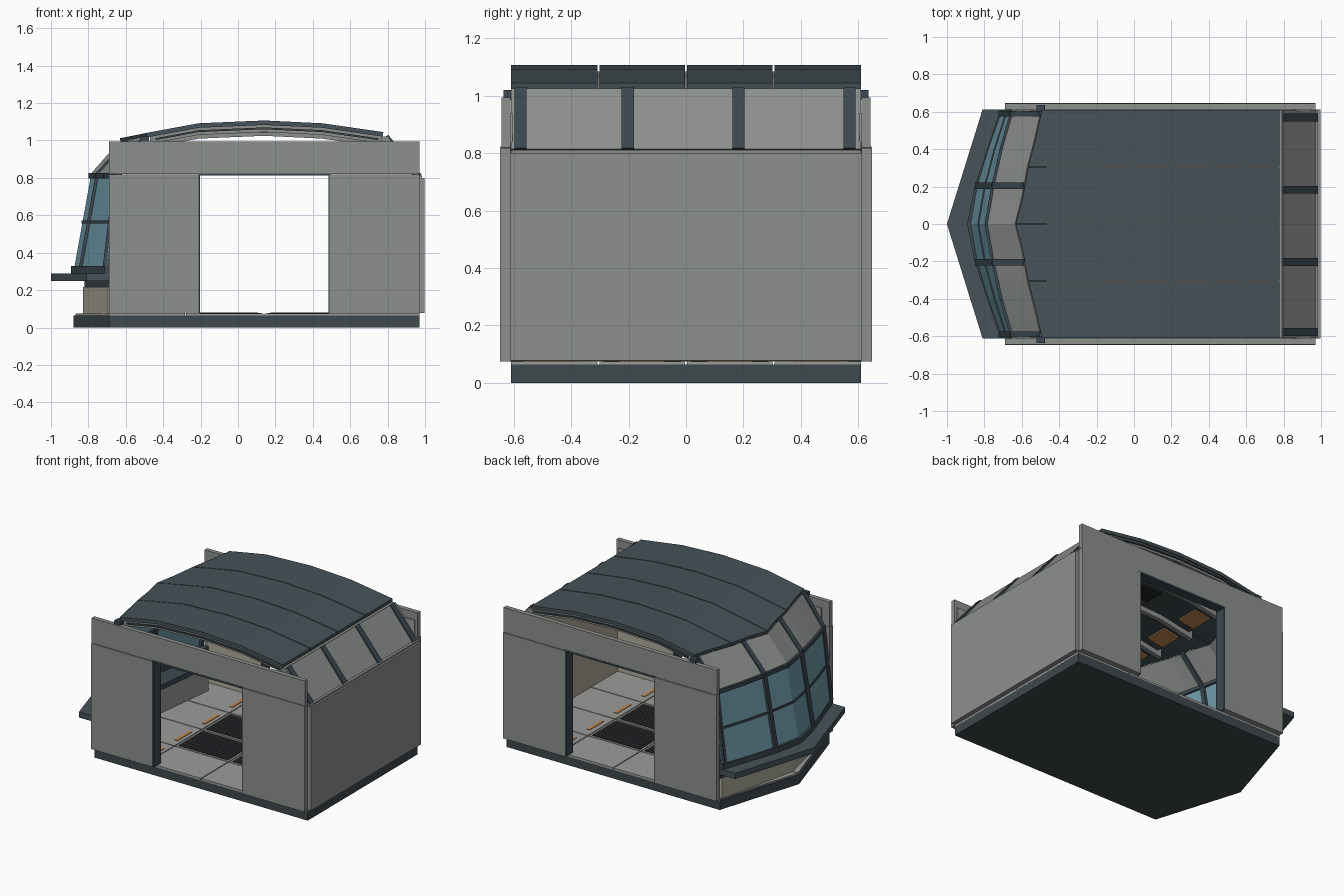
import bpy, bmesh
from mathutils import Vector

if "Cube" in bpy.data.objects:
    bpy.data.objects.remove(bpy.data.objects["Cube"])


def material(name, rgb):
    m = bpy.data.materials.new(name)
    m.diffuse_color = (*rgb, 1)
    m.use_nodes = True
    m.node_tree.nodes["Principled BSDF"].inputs["Base Color"].default_value = m.diffuse_color
    return m


WALL = material("wall grey", (0.27, 0.28, 0.27))
TILE = material("tile grey", (0.33, 0.33, 0.32))
ROOF = material("roof slate", (0.062, 0.085, 0.098))
TRIM = material("trim slate", (0.045, 0.066, 0.08))
BASE = material("base slate", (0.05, 0.065, 0.072))
GLASS = material("glass blue", (0.16, 0.33, 0.40))
BEIGE = material("lining beige", (0.42, 0.40, 0.33))
BLACK = material("vent black", (0.014, 0.016, 0.018))
ORANGE = material("light orange", (0.52, 0.25, 0.08))


def build(name, verts, faces, mat, thick=0):
    bm = bmesh.new()
    vs = [bm.verts.new(v) for v in verts]
    for f in faces:
        bm.faces.new([vs[i] for i in f])
    bmesh.ops.recalc_face_normals(bm, faces=bm.faces)
    me = bpy.data.meshes.new(name)
    bm.to_mesh(me)
    bm.free()
    me.materials.append(mat)
    ob = bpy.data.objects.new(name, me)
    bpy.context.collection.objects.link(ob)
    if thick:
        mod = ob.modifiers.new("thickness", "SOLIDIFY")
        mod.thickness = thick
        mod.offset = 0
    return ob


def prism(name, low, high, mat):
    """Closed solid between two matching rings of points."""
    n = len(low)
    faces = [list(range(n)), list(range(n, 2 * n))]
    faces += [[i, (i + 1) % n, (i + 1) % n + n, i + n] for i in range(n)]
    return build(name, list(low) + list(high), faces, mat)


def slab(name, xy, z0, z1, mat):
    return prism(name, [(x, y, z0) for x, y in xy], [(x, y, z1) for x, y in xy], mat)


def box(name, x0, x1, y0, y1, z0, z1, mat):
    return slab(name, [(x0, y0), (x1, y0), (x1, y1), (x0, y1)], z0, z1, mat)


def sheet(name, rows, mat, thick):
    n = len(rows[0])
    faces = [[r * n + c, r * n + c + 1, (r + 1) * n + c + 1, (r + 1) * n + c]
             for r in range(len(rows) - 1) for c in range(n - 1)]
    return build(name, [p for row in rows for p in row], faces, mat, thick)


def bar(name, a, b, width, depth, mat, up=(0, 1, 0)):
    """Rectangular bar from a to b; width runs along 'up'."""
    a, b = Vector(a), Vector(b)
    d = (b - a).normalized()
    side = d.cross(Vector(up)).normalized() * depth / 2
    w = side.cross(d).normalized() * width / 2
    ring = [side + w, side - w, -side - w, -side + w]
    return prism(name, [a + r for r in ring], [b + r for r in ring], mat)


def lerp(table, t):
    for (a, va), (b, vb) in zip(table, table[1:]):
        if t <= b:
            break
    return va + (vb - va) * (t - a) / (b - a)


# Plan curves of the angled window end, and the roof arc
SILL = [(0, -.87), (.2, -.835), (.4, -.775), (.61, -.70)]
HEAD = [(0, -.78), (.2, -.745), (.4, -.70), (.61, -.64)]
EAVE = [(0, -.63), (.15, -.59), (.3, -.565), (.45, -.525), (.61, -.49)]
ARC = [(-.63, 1.0), (-.48, 1.03), (-.21, 1.08), (.14, 1.095), (.45, 1.08), (.775, 1.033)]
ROWS = [(-.61, -.308), (-.302, -.003), (.003, .302), (.308, .61)]


def glass_point(y, z):
    s, h = lerp(SILL, abs(y)), lerp(HEAD, abs(y))
    return (s + (h - s) * (z - .32) / .5, y, z)


def eave_point(y):
    x = lerp(EAVE, abs(y))
    return (x, y, lerp(ARC, x) - .012)


# Base and floor tiles
slab("base", [(-.69, -.61), (.97, -.61), (.97, .61), (-.69, .61), (-.88, 0)], 0, .064, BASE)
COLS = [(-.69, -.283), (-.277, .137), (.143, .547), (.553, .97)]
for r, (y0, y1) in enumerate(ROWS):
    prow = [-.87 + .19 * abs(y) / .61 for y in (y0, y1)]
    slab("prow_tile", [(-.69, y0), (-.69, y1), (prow[1], y1), (prow[0], y0)], .06, .075, TILE)
    for c, (x0, x1) in enumerate(COLS):
        box("floor_tile", x0, x1, y0, y1, .06, .075, TILE)
        if c in (1, 2) and r in (1, 2):
            box("floor_grate", x0 + .015, x1 - .015, y0 + .015, y1 - .015, .07, .078, BLACK)
            for i in range(1, 8):
                y = y0 + .015 + i * (y1 - y0 - .03) / 8
                box("grate_slat", x0 + .03, x1 - .03, y - .003, y + .003, .076, .08, BASE)
    mid = (y0 + y1) / 2
    for x in (-.32, .60):
        box("floor_light", x - .012, x + .012, mid - .08, mid + .08, .07, .079, ORANGE)

# Long side walls with a wide doorway, lining and jambs
for s in (-1, 1):
    def side(name, x0, x1, ya, yb, z0, z1, mat):
        box(name, x0, x1, min(s * ya, s * yb), max(s * ya, s * yb), z0, z1, mat)
    for x0, x1, l0, l1 in ((-.69, -.21, -.66, -.215), (.49, .97, .495, .955)):
        side("side_wall", x0, x1, .612, .648, .075, .818, WALL)
        side("side_lining", l0, l1, .600, .613, .076, .80, BEIGE)
    side("wall_header", -.69, .97, .612, .643, .82, .995, WALL)
    side("header_lining", -.63, .95, .604, .613, .823, .94, TILE)
    side("header_light", -.18, .46, .592, .605, .826, .838, ORANGE)
    for x0, x1 in ((-.217, -.203), (.483, .497)):
        side("door_jamb", x0, x1, .565, .646, .075, .82, TRIM)
    side("door_lintel", -.217, .497, .58, .646, .812, .824, TRIM)
    side("wall_bracket", -.52, -.475, .60, .635, .985, 1.02, TRIM)

# Solid end wall with sloped upper panel and ribs
box("end_wall", .965, .998, -.612, .612, .078, .80, WALL)
box("end_lining", .952, .966, -.60, .60, .076, .79, BEIGE)
box("end_ledge", .95, .985, -.61, .61, .795, .812, WALL)
sheet("end_slope", [[(.962, y, .808), (.79, y, 1.02)] for y in (-.61, .61)], WALL, .02)
for y in (-.577, -.203, .183, .57):
    bar("end_rib", (.965, y, .806), (.787, y, 1.018), .042, .04, TRIM)

# Window end: lower wall, ledge, sill, glass, mullions and upper panels
WY = [-.605, -.5, -.4, -.3, -.2, -.1, 0, .1, .2, .3, .4, .5, .605]
slab("lower_wall", [(-.83, 0), (-.695, -.59), (-.665, -.59), (-.78, 0), (-.665, .59), (-.695, .59)],
     .075, .218, BEIGE)
slab("lower_cap", [(-.82, 0), (-.69, -.6), (-.65, -.6), (-.76, 0), (-.65, .6), (-.69, .6)],
     .218, .255, BASE)
slab("outer_ledge", [(-1, 0), (-.81, -.611), (-.66, -.611), (-.76, 0), (-.66, .611), (-.81, .611)],
     .25, .29, ROOF)
slab("window_sill", [(-.892, 0), (-.852, -.2), (-.715, -.608), (-.65, -.608), (-.76, 0),
                     (-.65, .608), (-.715, .608), (-.852, .2)], .29, .328, TRIM)
sheet("window_glass", [[glass_point(y, z) for z in (.32, .56, .82)] for y in WY], GLASS, .01)
sheet("upper_panel", [[glass_point(y, .815), eave_point(y)] for y in WY], WALL, .018)
for y0, y1 in zip(WY, WY[1:]):
    for z, w, d in ((.563, .016, .022), (.812, .028, .034)):
        bar("window_rail", glass_point(y0, z), glass_point(y1, z), w, d, TRIM, (0, 0, 1))
for y, w in ((-.59, .03), (-.205, .036), (.205, .036), (.59, .03)):
    bar("window_rib", glass_point(y, .32), glass_point(y, .825), w, .034, TRIM)
    bar("panel_rib", glass_point(y, .815), eave_point(y), w, .036, TRIM)

# Console below the windows
slab("console_body", [(-.75, 0), (-.655, -.5), (-.58, -.5), (-.64, 0), (-.58, .5), (-.655, .5)],
     .076, .25, TILE)
slab("console_top", [(-.77, 0), (-.66, -.52), (-.56, -.52), (-.62, 0), (-.56, .52), (-.66, .52)],
     .25, .285, TRIM)
for s in (-1, 1):
    box("console_screen", -.80, -.775, s * .1 - .05, s * .1 + .05, .325, .40, BASE)

# Arched roof panels, ceiling panels, vents and lights
for r, (y0, y1) in enumerate(ROWS):
    grid, under = [], []
    for i in range(5):
        y = y0 + (y1 - y0) * i / 4
        e = lerp(EAVE, abs(y))
        xs = [e, max(-.46, e + .03), -.21, .14, .45, .775]
        grid.append([(x, y, lerp(ARC, x)) for x in xs])
        under.append([(x, y, lerp(ARC, x) - .03) for x in [-.44] + xs[2:5] + [.75]])
    sheet("roof_panel", grid, ROOF, .024)
    sheet("ceiling_panel", under, BASE, .01)
    mid = (y0 + y1) / 2
    box("ceiling_vent", -.04, .32, mid - .07, mid + .07, 1.043, 1.06, BLACK)
    for x0, x1 in ((-.43, -.31), (.56, .68)):
        sheet("ceiling_light", [[(x, y, lerp(ARC, x) - .042) for x in (x0, x1)]
                                for y in (mid - .08, mid + .08)], ORANGE, .01)

# Arched beams under the panel joints and roof edges
BX = [-.47, -.21, .14, .45, .77]
for y, w, drop in ((-.59, .02, .05), (-.305, .03, .07), (0, .03, .07), (.305, .03, .07), (.59, .02, .05)):
    ring = [(x, lerp(ARC, x) - .011) for x in BX] + [(x, lerp(ARC, x) - drop) for x in reversed(BX)]
    prism("roof_beam", [(x, y - w / 2, z) for x, z in ring], [(x, y + w / 2, z) for x, z in ring], WALL)
box("end_beam", .765, .80, -.61, .61, .99, 1.022, WALL)
